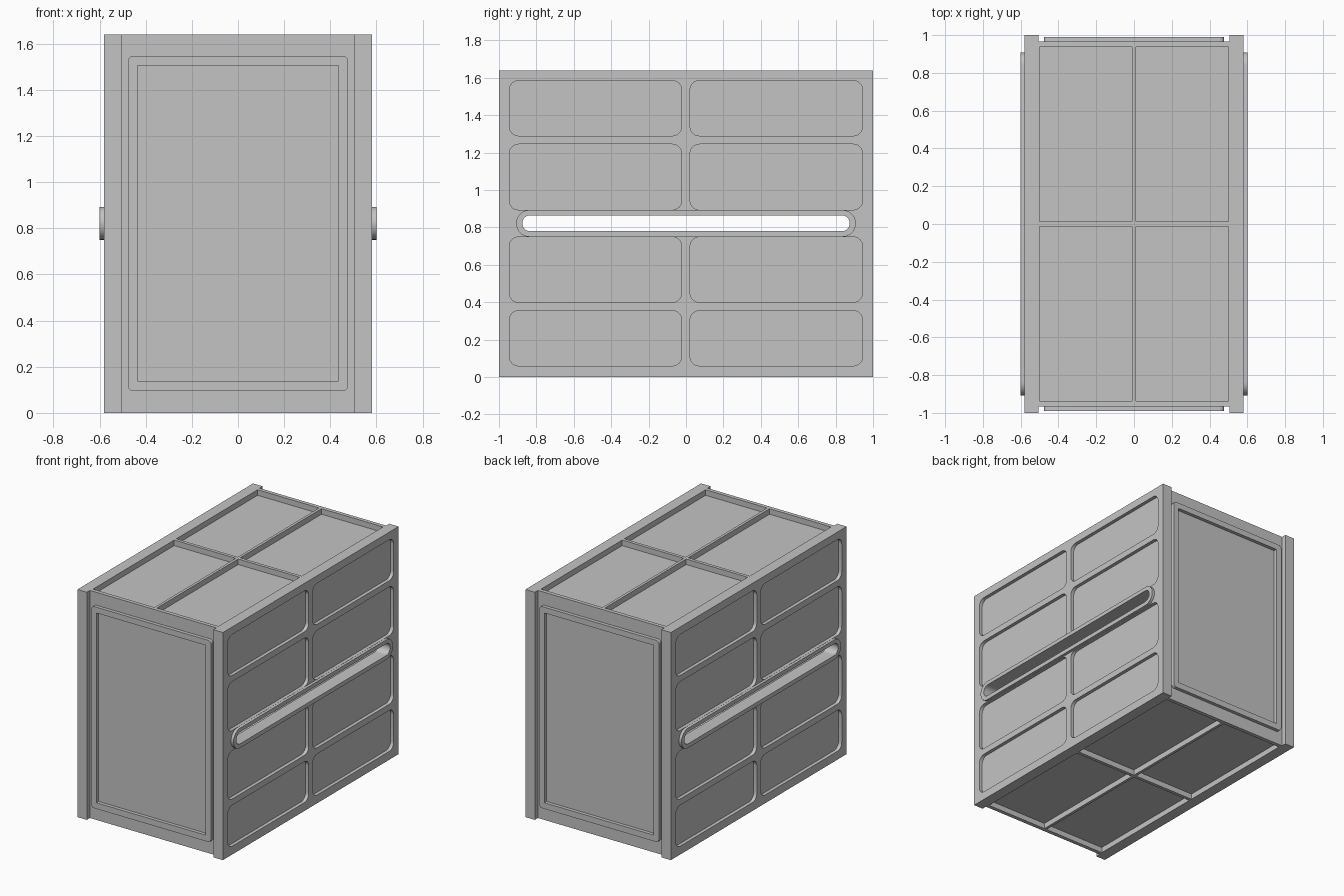
import bpy, bmesh
from math import sin, cos, pi

cube = bpy.data.objects.get("Cube")
if cube:
    bpy.data.objects.remove(cube, do_unlink=True)

grey = bpy.data.materials.new("plain grey")
grey.use_nodes = True
color = (0.55, 0.55, 0.55, 1)
grey.diffuse_color = color
grey.node_tree.nodes["Principled BSDF"].inputs["Base Color"].default_value = color

H = 1.64          # total height
WALL = 0.505      # inner face of the side walls
ORDER = {"x": (2, 0, 1), "y": (0, 2, 1), "z": (0, 1, 2)}


def outline(u0, u1, v0, v1, r=0.0, steps=8):
    """Rectangle outline with optional rounded corners."""
    if r == 0:
        return [(u0, v0), (u1, v0), (u1, v1), (u0, v1)]
    centres = [(u1 - r, v1 - r), (u0 + r, v1 - r), (u0 + r, v0 + r), (u1 - r, v0 + r)]
    return [(cu + r * cos((q + i / steps) * pi / 2), cv + r * sin((q + i / steps) * pi / 2))
            for q, (cu, cv) in enumerate(centres) for i in range(steps + 1)]


def slab(name, axis, t0, t1, outer, holes=()):
    """Extrude an outline with holes along an axis from t0 to t1."""
    curve = bpy.data.curves.new(name, "CURVE")
    curve.dimensions = "2D"
    curve.fill_mode = "BOTH"
    curve.extrude = abs(t1 - t0) / 2
    for loop in [outer, *holes]:
        spline = curve.splines.new("POLY")
        spline.points.add(len(loop) - 1)
        for point, (u, v) in zip(spline.points, loop):
            point.co = (u, v, 0, 1)
        spline.use_cyclic_u = True
    temp = bpy.data.objects.new(name + " outline", curve)
    bpy.context.collection.objects.link(temp)
    depsgraph = bpy.context.evaluated_depsgraph_get()
    mesh = bpy.data.meshes.new_from_object(temp.evaluated_get(depsgraph))
    bpy.data.objects.remove(temp, do_unlink=True)
    bpy.data.curves.remove(curve)

    bm = bmesh.new()
    bm.from_mesh(mesh)
    bmesh.ops.remove_doubles(bm, verts=bm.verts, dist=0.0001)
    for vert in bm.verts:
        local = (vert.co.x, vert.co.y, vert.co.z + (t0 + t1) / 2)
        vert.co = [local[i] for i in ORDER[axis]]
    bmesh.ops.recalc_face_normals(bm, faces=bm.faces)
    bm.to_mesh(mesh)
    bm.free()
    mesh.materials.clear()
    mesh.materials.append(grey)
    obj = bpy.data.objects.new(name, mesh)
    bpy.context.collection.objects.link(obj)
    bpy.ops.object.select_all(action="DESELECT")
    obj.select_set(True)
    bpy.context.view_layer.objects.active = obj
    bpy.ops.object.shade_smooth_by_angle(angle=0.6)
    return obj


# Side walls: backing sheet, panelled face and raised slot rim
slot = outline(-0.875, 0.875, 0.78, 0.865, 0.042)
rim = outline(-0.908, 0.908, 0.75, 0.893, 0.071)
wall = outline(-1, 1, 0, H)
rows = [(0.06, 0.355), (0.4, 0.749), (0.894, 1.245), (1.29, 1.585)]
pockets = [outline(y, y + 0.922, low, high, 0.05)
           for low, high in rows for y in (-0.945, 0.022)]
for side, s in (("left", 1), ("right", -1)):
    slab(side + "_wall_sheet", "x", s * WALL, s * 0.555, wall, [slot])
    slab(side + "_wall_frame", "x", s * 0.555, s * 0.58, wall, [slot, *pockets])
    slab(side + "_slot_rim", "x", s * 0.58, s * 0.6, rim, [slot])

# Front and back: plate with a raised frame
for side, s in (("front", -1), ("back", 1)):
    slab(side + "_plate", "y", s * 0.93, s * 0.965, outline(-WALL, WALL, 0.04, H - 0.04))
    slab(side + "_raised_frame", "y", s * 0.965, s * 0.99,
         outline(-0.477, 0.477, 0.094, 1.547, 0.025),
         [outline(-0.435, 0.435, 0.138, 1.505)])

# Top and bottom: sunken sheet below a four-part grid
windows = [outline(x, x + 0.49, y, y + 0.925)
           for x in (-0.5, 0.01) for y in (-0.937, 0.012)]
for side, inner, mid, outer in (("top", H - 0.08, H - 0.04, H), ("bottom", 0.08, 0.04, 0)):
    slab(side + "_sheet", "z", inner, mid, outline(-WALL, WALL, -0.93, 0.93))
    slab(side + "_grid", "z", mid, outer, outline(-WALL, WALL, -0.965, 0.965), windows)
